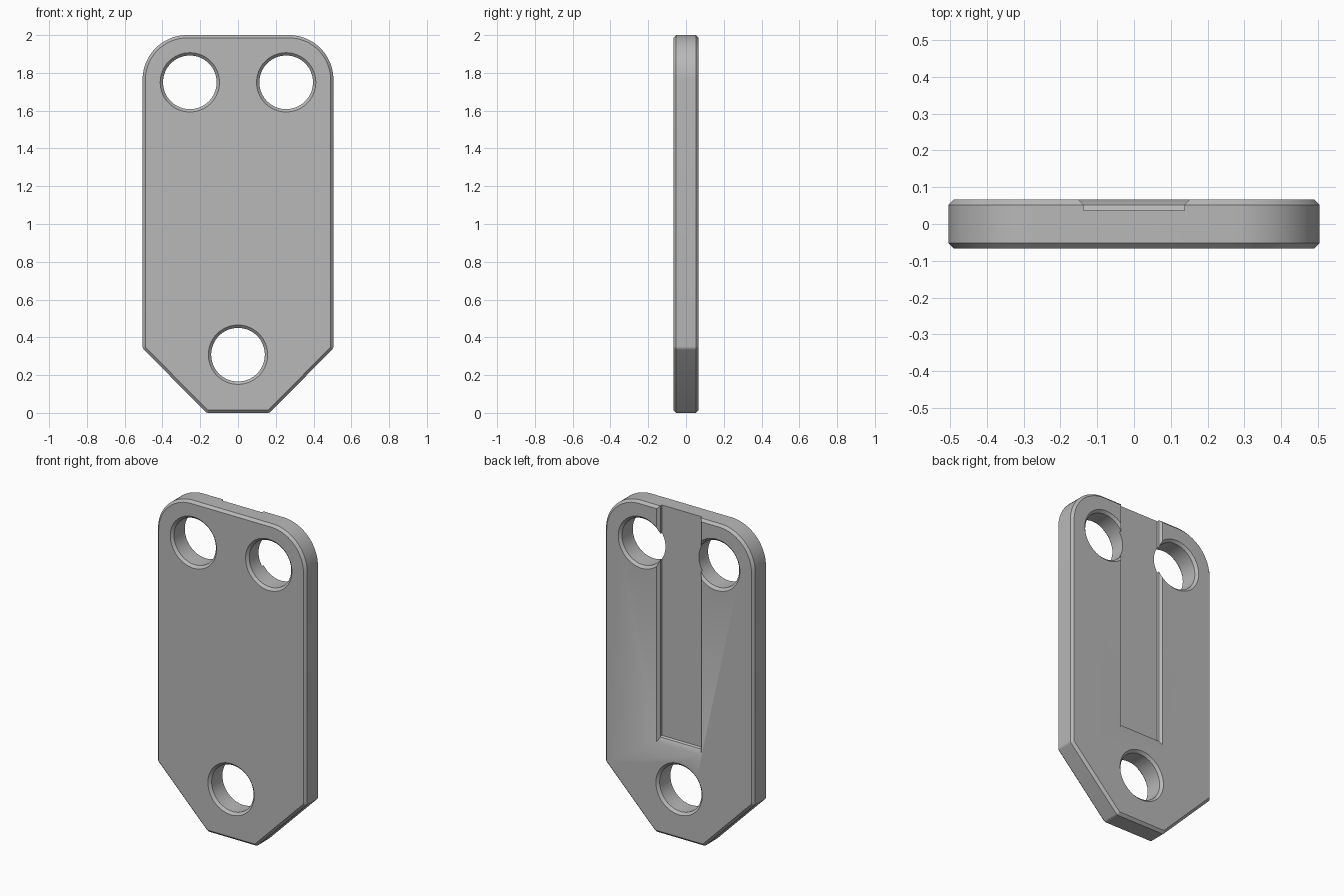
import bpy, bmesh
from math import sin, cos, tan, pi
from mathutils import Vector

cube = bpy.data.objects.get("Cube")
if cube:
    bpy.data.objects.remove(cube, do_unlink=True)

HALF = 0.067     # half thickness of the plate
BEVEL = 0.015    # chamfer size

metal = bpy.data.materials.new("plain grey")
metal.use_nodes = True
GREY = (0.48, 0.48, 0.48, 1)
metal.diffuse_color = GREY
metal.node_tree.nodes["Principled BSDF"].inputs["Base Color"].default_value = GREY


def loft(name, layers):
    """Closed solid through (y, [(x, z), ...]) layers of equal point count."""
    bm = bmesh.new()
    rings = [[bm.verts.new((x, y, z)) for x, z in pts] for y, pts in layers]
    n = len(rings[0])
    for a, b in zip(rings, rings[1:]):
        for i in range(n):
            j = (i + 1) % n
            bm.faces.new((a[i], a[j], b[j], b[i]))
    bm.faces.new(rings[0])
    bm.faces.new(rings[-1])
    bmesh.ops.recalc_face_normals(bm, faces=bm.faces)
    mesh = bpy.data.meshes.new(name)
    bm.to_mesh(mesh)
    bm.free()
    mesh.materials.append(metal)
    obj = bpy.data.objects.new(name, mesh)
    bpy.context.collection.objects.link(obj)
    return obj


def rounded_outline(corners, inset):
    """Counter-clockwise polygon of (x, z, radius, steps), rounded and inset."""
    pts = []
    for i, (x, z, r, steps) in enumerate(corners):
        p = Vector((x, z))
        before = (Vector(corners[i - 1][:2]) - p).normalized()
        after = (Vector(corners[(i + 1) % len(corners)][:2]) - p).normalized()
        half = before.angle(after) / 2
        centre = p + (before + after).normalized() * r / sin(half)
        start = Vector((-before.y, before.x)) * -1
        start = start if start.dot(centre - p) < 0 else -start
        turn = pi - 2 * half
        for k in range(steps + 1):
            a = turn * k / steps
            d = Vector((start.x * cos(a) - start.y * sin(a),
                        start.x * sin(a) + start.y * cos(a)))
            pts.append(tuple(centre + d * (r - inset)))
    return pts


def circle(x, z, r, n=64):
    return [(x + r * cos(2 * pi * i / n), z + r * sin(2 * pi * i / n)) for i in range(n)]


# Plate with rounded shoulders, tapered foot and chamfered rims
corners = [(-0.167, 0, 0.025, 4), (0.167, 0, 0.025, 4), (0.505, 0.342, 0.025, 4),
           (0.505, 2, 0.235, 20), (-0.505, 2, 0.235, 20), (-0.505, 0.342, 0.025, 4)]
plate = loft("plate", [(y, rounded_outline(corners, inset)) for y, inset in (
    (-HALF, BEVEL), (BEVEL - HALF, 0), (HALF - BEVEL, 0), (HALF, BEVEL))])

# Three holes, countersunk on both faces
cutters = []
RADIUS = 0.142
for name, x, z in (("left_hole", 0.255, 1.75), ("right_hole", -0.255, 1.75),
                   ("foot_hole", 0, 0.308)):
    wide = RADIUS + 2 * BEVEL
    cutters.append(loft(name + "_cutter", [(y, circle(x, z, r)) for y, r in (
        (-HALF - BEVEL, wide), (BEVEL - HALF, RADIUS),
        (HALF - BEVEL, RADIUS), (HALF + BEVEL, wide))]))

# Back groove, open at the top, with sloped upper lips
cutters.append(loft("groove_cutter", [
    (y, [(-w, low), (w, low), (w, 2.1), (-w, 2.1)]) for y, w, low in (
        (0.037, 0.137, 0.59), (HALF - BEVEL, 0.137, 0.585),
        (HALF + BEVEL, 0.167, 0.53))]))

bpy.ops.object.select_all(action="DESELECT")
bpy.context.view_layer.objects.active = plate
plate.select_set(True)
for cutter in cutters:
    mod = plate.modifiers.new(cutter.name, "BOOLEAN")
    mod.operation = "DIFFERENCE"
    mod.solver = "EXACT"
    mod.object = cutter
    bpy.ops.object.modifier_apply(modifier=mod.name)
    bpy.data.objects.remove(cutter, do_unlink=True)

bpy.ops.object.shade_smooth_by_angle(angle=pi / 6)
